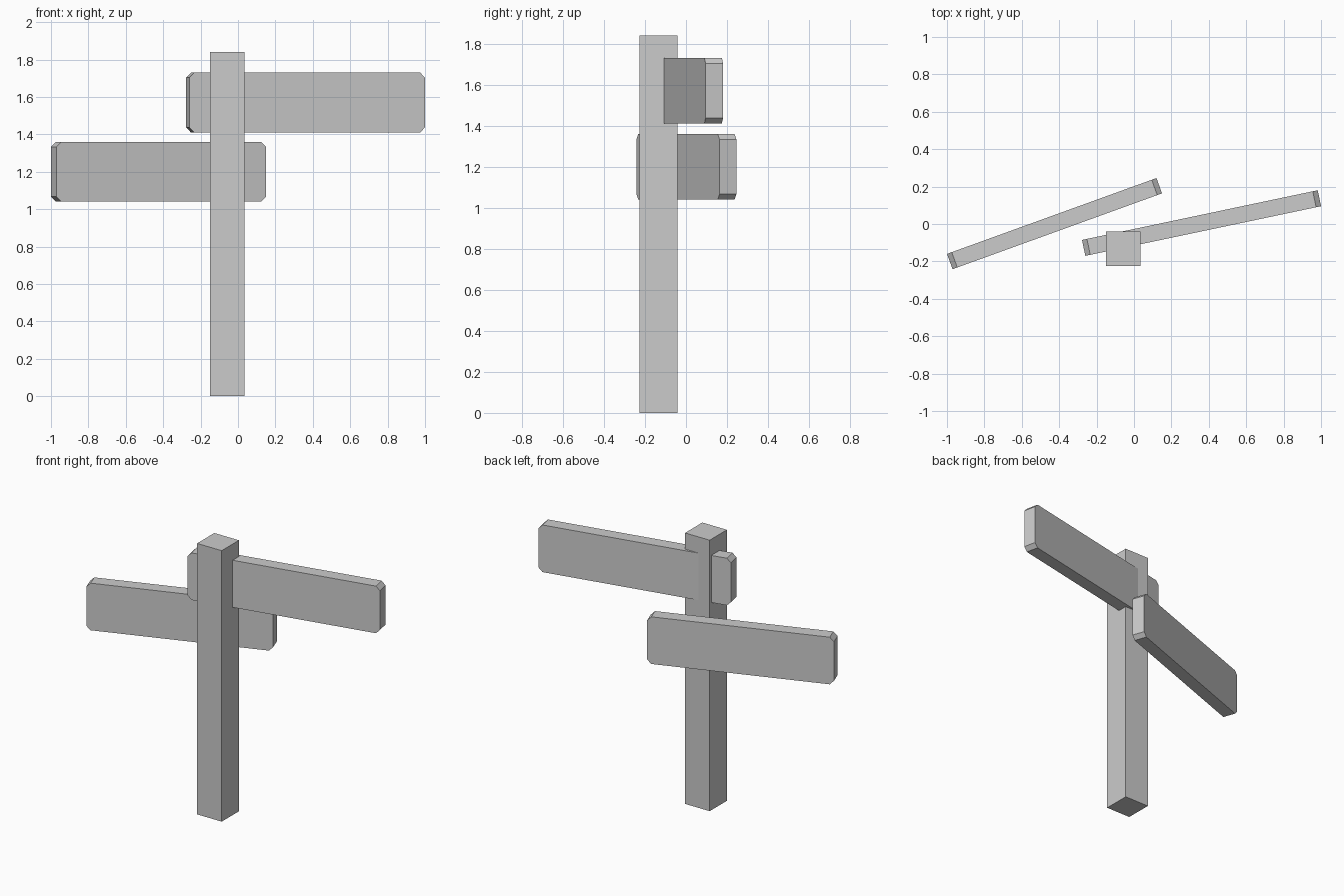
import bpy, bmesh, math

cube = bpy.data.objects.get("Cube")
if cube:
    bpy.data.objects.remove(cube, do_unlink=True)

# Single plain grey
grey = bpy.data.materials.new("plain_grey")
grey.use_nodes = True
colour = (0.6, 0.6, 0.6, 1)
grey.diffuse_color = colour
grey.node_tree.nodes["Principled BSDF"].inputs["Base Color"].default_value = colour


def prism(name, outline, depth, location, turn=0):
    """Extrude an x-z outline along y, centred on y, then turn it about z."""
    bm = bmesh.new()
    face = bm.faces.new([bm.verts.new((x, -depth / 2, z)) for x, z in outline])
    result = bmesh.ops.extrude_face_region(bm, geom=[face])
    verts = [g for g in result["geom"] if isinstance(g, bmesh.types.BMVert)]
    bmesh.ops.translate(bm, verts=verts, vec=(0, depth, 0))
    bmesh.ops.recalc_face_normals(bm, faces=bm.faces)
    mesh = bpy.data.meshes.new(name)
    bm.to_mesh(mesh)
    bm.free()
    mesh.materials.append(grey)
    obj = bpy.data.objects.new(name, mesh)
    obj.location = location
    obj.rotation_euler.z = math.radians(turn)
    bpy.context.collection.objects.link(obj)
    return obj


def board(name, length, location, turn, height=0.32, thickness=0.087, cut=0.027):
    """Sign board with its four corners cut off."""
    l, h = length / 2, height / 2
    outline = [(-l + cut, -h), (l - cut, -h), (l, -h + cut), (l, h - cut),
               (l - cut, h), (-l + cut, h), (-l, h - cut), (-l, -h + cut)]
    return prism(name, outline, thickness, location, turn)


# Square upright post
w = 0.0925
prism("post", [(-w, 0), (w, 0), (w, 1.84), (-w, 1.84)], 2 * w, (-0.057, -0.133, 0))

# Two boards pointing opposite ways
board("upper_board", 1.288, (0.361, 0.005, 1.57), 11.9)
board("lower_board", 1.191, (-0.425, 0.002, 1.2), 19.9)
